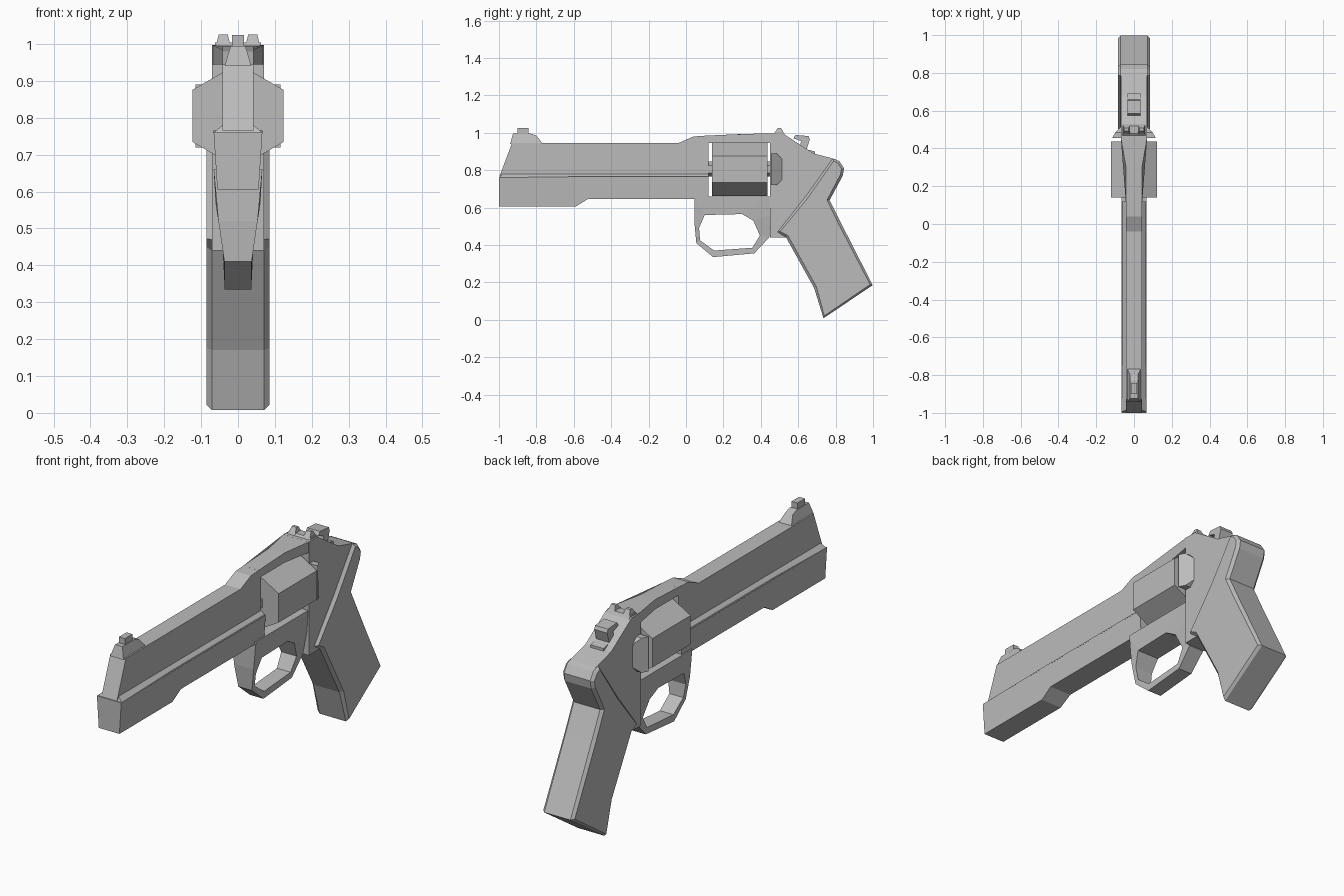
import bpy, bmesh, math

steel = bpy.data.materials.new("grey steel")
steel.diffuse_color = (0.5, 0.5, 0.5, 1)


def finish(bm, name):
    bmesh.ops.recalc_face_normals(bm, faces=bm.faces[:])
    me = bpy.data.meshes.new(name)
    bm.to_mesh(me)
    bm.free()
    me.materials.append(steel)
    ob = bpy.data.objects.new(name, me)
    bpy.context.collection.objects.link(ob)
    return ob


def prism(name, pts, width, chamfer=None, x=0):
    """Side profile (y, z) made solid; width is a half width or a rule of (y, z)."""
    bm = bmesh.new()
    w = width if callable(width) else (lambda y, z: width)
    left = [bm.verts.new((x - w(y, z), y, z)) for y, z in pts]
    right = [bm.verts.new((x + w(y, z), y, z)) for y, z in pts]
    caps = [bm.faces.new(left), bm.faces.new(right)]
    n = len(pts)
    for i in range(n):
        j = (i + 1) % n
        bm.faces.new((left[i], left[j], right[j], right[i]))
    if chamfer:
        bmesh.ops.recalc_face_normals(bm, faces=bm.faces[:])
        bmesh.ops.inset_individual(bm, faces=caps, thickness=chamfer[0], depth=chamfer[1])
    return finish(bm, name)


def blend(v, a, b, wa, wb):
    t = min(max((v - a) / (b - a), 0), 1)
    return wa + (wb - wa) * t


# Barrel: narrow upper rib and wide lower lug
prism("barrel_rib", [(-0.998, 0.765), (-0.93, 0.945), (-0.04, 0.945), (0.04, 0.98),
                     (0.12, 0.985), (0.12, 0.765)], 0.042)
prism("barrel_lug", [(-1, 0.605), (-1, 0.76), (-0.6, 0.765), (-0.59, 0.605)],
      lambda y, z: blend(z, 0.605, 0.76, 0.056, 0.066))
prism("barrel_underside", [(-0.6, 0.605), (-0.6, 0.765), (0.12, 0.765), (0.12, 0.645),
                           (-0.525, 0.645), (-0.59, 0.605)],
      lambda y, z: blend(z, 0.605, 0.76, 0.056, 0.066))
# Sloped ledge joining the lug to the rib
prism("barrel_ledge", [(-0.995, 0.76), (-0.985, 0.78), (0.12, 0.78), (0.12, 0.76)],
      lambda y, z: 0.066 if z < 0.77 else 0.042)

# Frame around the cylinder
prism("top_strap", [(0.1, 0.945), (0.1, 0.984), (0.3, 0.993), (0.46, 0.997), (0.46, 0.945), (0.3, 0.945)],
      lambda y, z: blend(y, 0.3, 0.46, 0.042, 0.07))
prism("rear_frame", [(0.45, 0.44), (0.45, 0.997), (0.52, 0.995), (0.68, 0.89), (0.8, 0.858),
                     (0.835, 0.82), (0.83, 0.77), (0.76, 0.64), (0.62, 0.44)],
      lambda y, z: 0.07)

# Trigger guard ring merging upward into the bottom of the frame
outer = [(0.045, 0.66), (0.045, 0.52), (0.055, 0.41), (0.145, 0.335),
         (0.365, 0.355), (0.445, 0.44), (0.452, 0.56), (0.452, 0.66)]
inner = [(0.1, 0.56), (0.07, 0.49), (0.075, 0.425), (0.15, 0.37),
         (0.355, 0.385), (0.395, 0.45), (0.36, 0.53), (0.3, 0.565)]
bm = bmesh.new()
rings = []
for side in (-1, 1):
    for loop in (outer, inner):
        rings.append([bm.verts.new((side * blend(z, 0.42, 0.6, 0.037, 0.066), y, z)) for y, z in loop])
for a, b in ((0, 1), (2, 3), (0, 2), (1, 3)):
    for i in range(8):
        j = (i + 1) % 8
        bm.faces.new((rings[a][i], rings[a][j], rings[b][j], rings[b][i]))
finish(bm, "trigger_guard")

# Six-sided cylinder with a thin axle
bm = bmesh.new()
for radius, y0, y1 in ((0.142, 0.14, 0.437), (0.04, 0.1, 0.47)):
    ends = []
    for y in (y0, y1):
        ends.append([bm.verts.new((radius * math.sin(k * math.pi / 3), y,
                                   0.805 + radius * math.cos(k * math.pi / 3))) for k in range(6)])
        bm.faces.new(ends[-1])
    for i in range(6):
        j = (i + 1) % 6
        bm.faces.new((ends[0][i], ends[0][j], ends[1][j], ends[1][i]))
finish(bm, "cylinder")

# Tapered recoil shield behind the cylinder
prism("recoil_shield", [(0.455, 0.72), (0.455, 0.89), (0.485, 0.89), (0.515, 0.86),
                        (0.515, 0.75), (0.485, 0.72)],
      lambda y, z: blend(y, 0.47, 0.515, 0.115, 0.068))

# Grip with chamfered sides and a rounded tang
prism("grip", [(0.49, 0.47), (0.64, 0.66), (0.785, 0.862), (0.82, 0.848), (0.845, 0.81), (0.838, 0.77),
               (0.768, 0.64), (0.83, 0.515), (0.998, 0.185), (0.735, 0.008), (0.685, 0.17), (0.535, 0.44)],
      0.071, chamfer=(0.014, 0.014))

# Hammer
prism("hammer", [(0.575, 0.97), (0.585, 0.988), (0.655, 0.982), (0.662, 0.965), (0.645, 0.91),
                 (0.69, 0.9), (0.69, 0.87), (0.6, 0.87), (0.615, 0.955)], 0.035)

# Sights
prism("front_sight_base", [(-0.94, 0.94), (-0.925, 0.995), (-0.83, 0.995), (-0.8, 0.985), (-0.765, 0.94)],
      lambda y, z: 0.036 if z < 0.95 else 0.02)
prism("front_sight_blade", [(-0.9, 0.99), (-0.9, 1.024), (-0.842, 1.024), (-0.842, 0.99)], 0.016)
prism("rear_sight_base", [(0.46, 0.99), (0.48, 1.004), (0.52, 1.004), (0.535, 0.98)], 0.062)
for side, label in ((-1, "left"), (1, "right")):
    prism("rear_sight_ear_" + label, [(0.47, 0.995), (0.492, 1.026), (0.508, 1.026), (0.528, 0.99)],
          lambda y, z: 0.012 if z > 1.01 else 0.02, x=side * 0.04)
